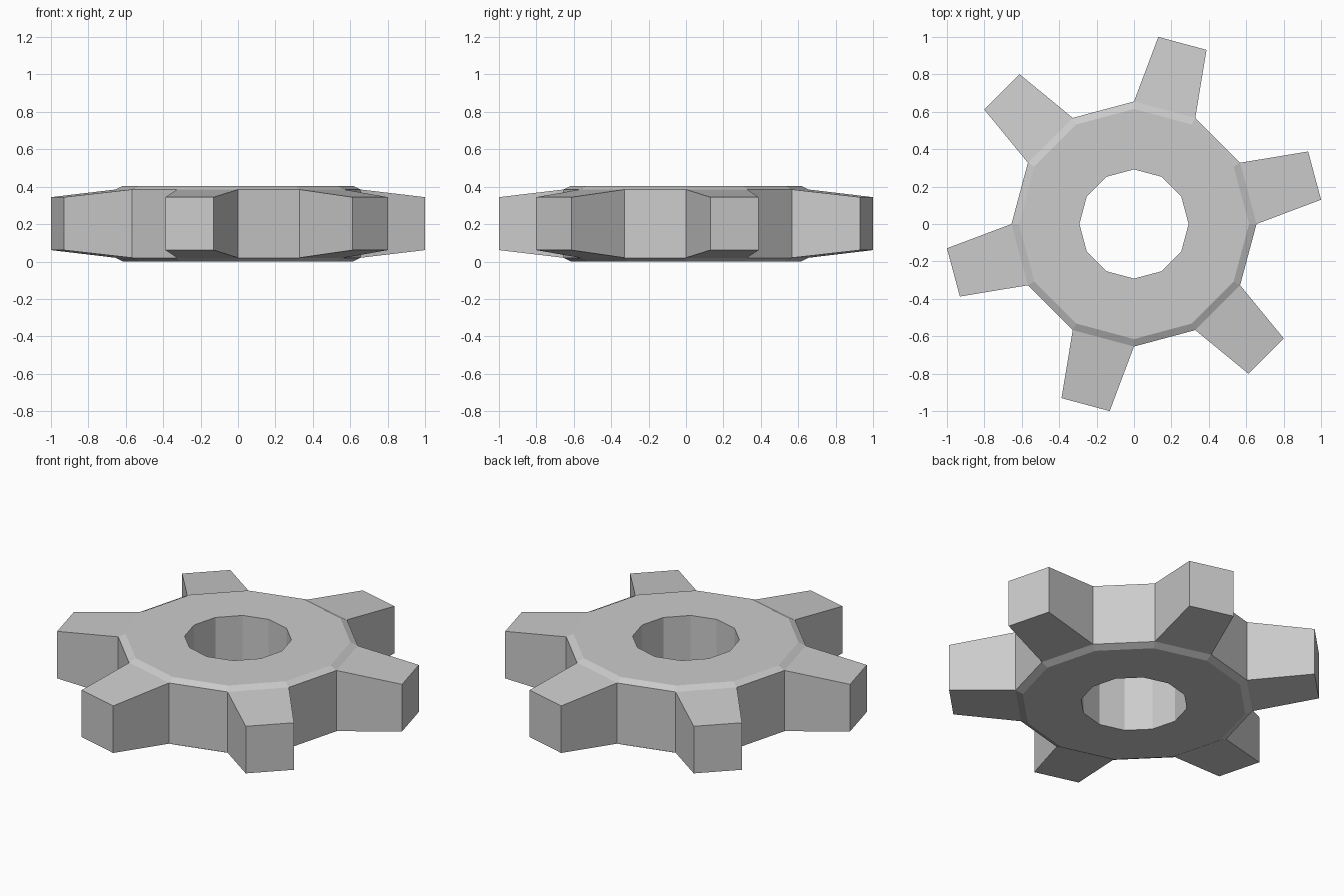
import bpy, bmesh
from math import cos, sin, radians

if "Cube" in bpy.data.objects:
    bpy.data.objects.remove(bpy.data.objects["Cube"])

SIDES = 12
HEIGHT = 0.405
R_HOLE, R_FLAT, R_ROOT, R_TIP = 0.292, 0.615, 0.655, 1.0085
ROOT_INSET, TIP_INSET = 0.02, 0.061      # distance in from the top and bottom planes
TIP_ANGLES = (7.4, 22.6)                 # tooth tip corners within its 30 degree slot

bm = bmesh.new()


def vert(radius, degrees, z):
    a = radians(degrees)
    return bm.verts.new((radius * cos(a), radius * sin(a), z))


def ring(radius, z):
    return [vert(radius, i * 360 / SIDES, z) for i in range(SIDES)]


# Cross-section rings, from bottom of the hole outward and back over the top
profile = [ring(R_HOLE, 0), ring(R_FLAT, 0), ring(R_ROOT, ROOT_INSET),
           ring(R_ROOT, HEIGHT - ROOT_INSET), ring(R_FLAT, HEIGHT), ring(R_HOLE, HEIGHT)]

for k, lower in enumerate(profile):
    upper = profile[(k + 1) % len(profile)]
    for i in range(SIDES):
        j = (i + 1) % SIDES
        quad = [lower[i], lower[j], upper[j], upper[i]]
        if k == 2 and i % 2 == 0:
            # Tapered tooth grown out of every second rim face
            z0, z1 = TIP_INSET, HEIGHT - TIP_INSET
            a, b = (i * 360 / SIDES + t for t in TIP_ANGLES)
            tip = [vert(R_TIP, a, z0), vert(R_TIP, b, z0),
                   vert(R_TIP, b, z1), vert(R_TIP, a, z1)]
            for s in range(4):
                n = (s + 1) % 4
                bm.faces.new((quad[s], quad[n], tip[n], tip[s]))
            bm.faces.new(tip)
        else:
            bm.faces.new(quad)

bmesh.ops.recalc_face_normals(bm, faces=bm.faces)
mesh = bpy.data.meshes.new("gear")
bm.to_mesh(mesh)
bm.free()
bpy.context.collection.objects.link(bpy.data.objects.new("gear", mesh))
